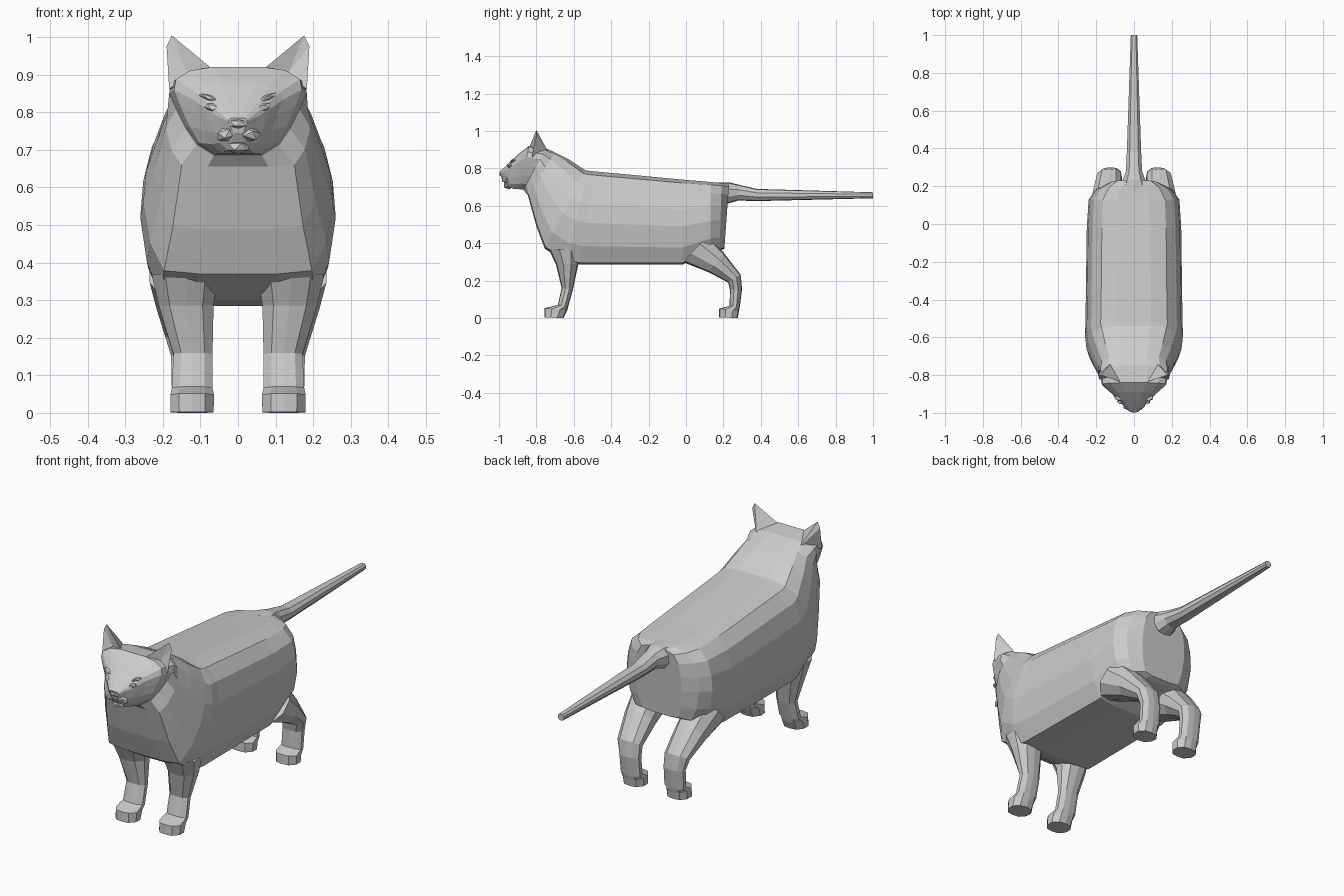
import bpy, bmesh
from mathutils import Vector, Matrix

if "Cube" in bpy.data.objects:
    bpy.data.objects.remove(bpy.data.objects["Cube"])

fur = bpy.data.materials.new("grey_fur")
fur.diffuse_color = (0.6, 0.6, 0.6, 1)
fur.use_nodes = True
fur.node_tree.nodes["Principled BSDF"].inputs["Base Color"].default_value = fur.diffuse_color

# half cross-sections: (share of half width, share of the way from lower to upper point)
BODY = [(0, 0), (.42, 0), (.78, .02), (.93, .2), (1, .45), (.97, .65), (.88, .84), (.68, .96), (.35, 1), (0, 1)]
HEAD = [(0, 0), (.35, 0), (.6, .13), (.76, .32), (.9, .55), (1, .74), (.97, .86), (.75, .96), (.4, 1), (0, 1)]
LIMB = [(0, 0), (.6, .05), (1, .33), (1, .68), (.6, .95), (0, 1)]


def finish(name, bm):
    bmesh.ops.recalc_face_normals(bm, faces=bm.faces)
    mesh = bpy.data.meshes.new(name)
    bm.to_mesh(mesh)
    bm.free()
    mesh.materials.append(fur)
    obj = bpy.data.objects.new(name, mesh)
    bpy.context.collection.objects.link(obj)
    return obj


def loft(name, rings, side=1):
    """Each ring: section, lower (y, z), upper (y, z), half width, centre x."""
    bm = bmesh.new()
    loops = []
    for sec, a, b, w, xc in rings:
        half = [(x * w, v) for x, v in sec]
        full = half + [(-x, v) for x, v in half[-2:0:-1]]
        loops.append([bm.verts.new((side * (xc + x), a[0] + (b[0] - a[0]) * v,
                                    a[1] + (b[1] - a[1]) * v)) for x, v in full])
    n = len(loops[0])
    for p, q in zip(loops, loops[1:]):
        for i in range(n):
            j = (i + 1) % n
            bm.faces.new((p[i], p[j], q[j], q[i]))
    bm.faces.new(loops[0])
    bm.faces.new(loops[-1])
    return finish(name, bm)


def lump(name, centre, size, turn=0, subdivisions=1):
    """Small faceted pebble, turned about the y axis."""
    bm = bmesh.new()
    m = Matrix.Translation(centre) @ Matrix.Rotation(turn, 4, 'Y') @ Matrix.Diagonal((*size, 1))
    bmesh.ops.create_icosphere(bm, subdivisions=subdivisions, radius=1, matrix=m)
    return finish(name, bm)


# torso, from neck to rump
loft("body", [
    (HEAD, (-.87, .685), (-.75, .908), .183, 0),
    (BODY, (-.845, .655), (-.70, .885), .192, 0),
    (BODY, (-.80, .49), (-.63, .85), .222, 0),
    (BODY, (-.755, .37), (-.54, .79), .252, 0),
    (BODY, (-.64, .30), (-.52, .787), .26, 0),
    (BODY, (-.57, .285), (-.48, .783), .257, 0),
    (BODY, (-.02, .285), (-.02, .74), .25, 0),
    (BODY, (.13, .35), (.13, .727), .24, 0),
    (BODY, (.18, .36), (.19, .722), .20, 0),
    (BODY, (.205, .37), (.23, .715), .13, 0)])

# head tapering to the muzzle
loft("head", [
    (HEAD, (-.86, .685), (-.75, .908), .183, 0),
    (HEAD, (-.885, .688), (-.84, .92), .17, 0),
    (HEAD, (-.92, .69), (-.89, .882), .118, 0),
    (HEAD, (-.95, .70), (-.93, .845), .083, 0),
    (HEAD, (-.97, .72), (-.965, .812), .052, 0),
    (HEAD, (-.985, .745), (-.993, .785), .026, 0)])

# tail
loft("tail", [
    (LIMB, (.18, .62), (.17, .725), .09, 0),
    (LIMB, (.225, .612), (.235, .725), .06, 0),
    (LIMB, (.28, .628), (.28, .713), .043, 0),
    (LIMB, (.38, .625), (.38, .69), .038, 0),
    (LIMB, (1, .64), (1, .672), .017, 0)])

# nose and chin
lump("nose", (0, -.986, .77), (.03, .014, .014))
lump("chin", (0, -.948, .708), (.036, .03, .02))

for side, tag in ((1, "right"), (-1, "left")):
    # front leg with paw
    loft("front_leg_" + tag, [
        (LIMB, (-.735, .37), (-.56, .37), .09, .14),
        (LIMB, (-.695, .285), (-.575, .29), .073, .138),
        (LIMB, (-.665, .16), (-.605, .15), .052, .12),
        (LIMB, (-.685, .07), (-.63, .06), .054, .122),
        (LIMB, (-.757, .052), (-.635, .04), .058, .122),
        (LIMB, (-.757, .003), (-.655, 0), .057, .122)], side)
    # hind leg with thigh, hock and paw
    loft("hind_leg_" + tag, [
        (LIMB, (-.02, .30), (.12, .44), .085, .15),
        (LIMB, (.12, .245), (.205, .345), .075, .142),
        (LIMB, (.225, .19), (.292, .232), .062, .132),
        (LIMB, (.235, .15), (.30, .155), .054, .124),
        (LIMB, (.233, .065), (.287, .055), .054, .122),
        (LIMB, (.176, .05), (.283, .035), .058, .122),
        (LIMB, (.176, .003), (.277, 0), .057, .122)], side)
    # ear with a hollow front
    bm = bmesh.new()
    inner, outer, back, tip, edge, dent = [bm.verts.new((side * x, y, z)) for x, y, z in (
        (.065, -.838, .912), (.183, -.825, .86), (.12, -.735, .885),
        (.176, -.80, 1.004), (.19, -.80, .975), (.135, -.81, .905))]
    for f in ((inner, dent, tip), (dent, edge, tip), (dent, outer, edge), (inner, tip, back),
              (tip, edge, back), (edge, outer, back), (inner, back, outer, dent)):
        bm.faces.new(f)
    finish("ear_" + tag, bm)
    # eye, brow ridge and whisker pad
    lump("eye_" + tag, (side * .062, -.94, .81), (.031, .016, .013), -side * .35)
    lump("brow_" + tag, (side * .07, -.92, .835), (.04, .02, .009), -side * .4)
    lump("whisker_pad_" + tag, (side * .028, -.962, .743), (.034, .026, .022), side * .3)
